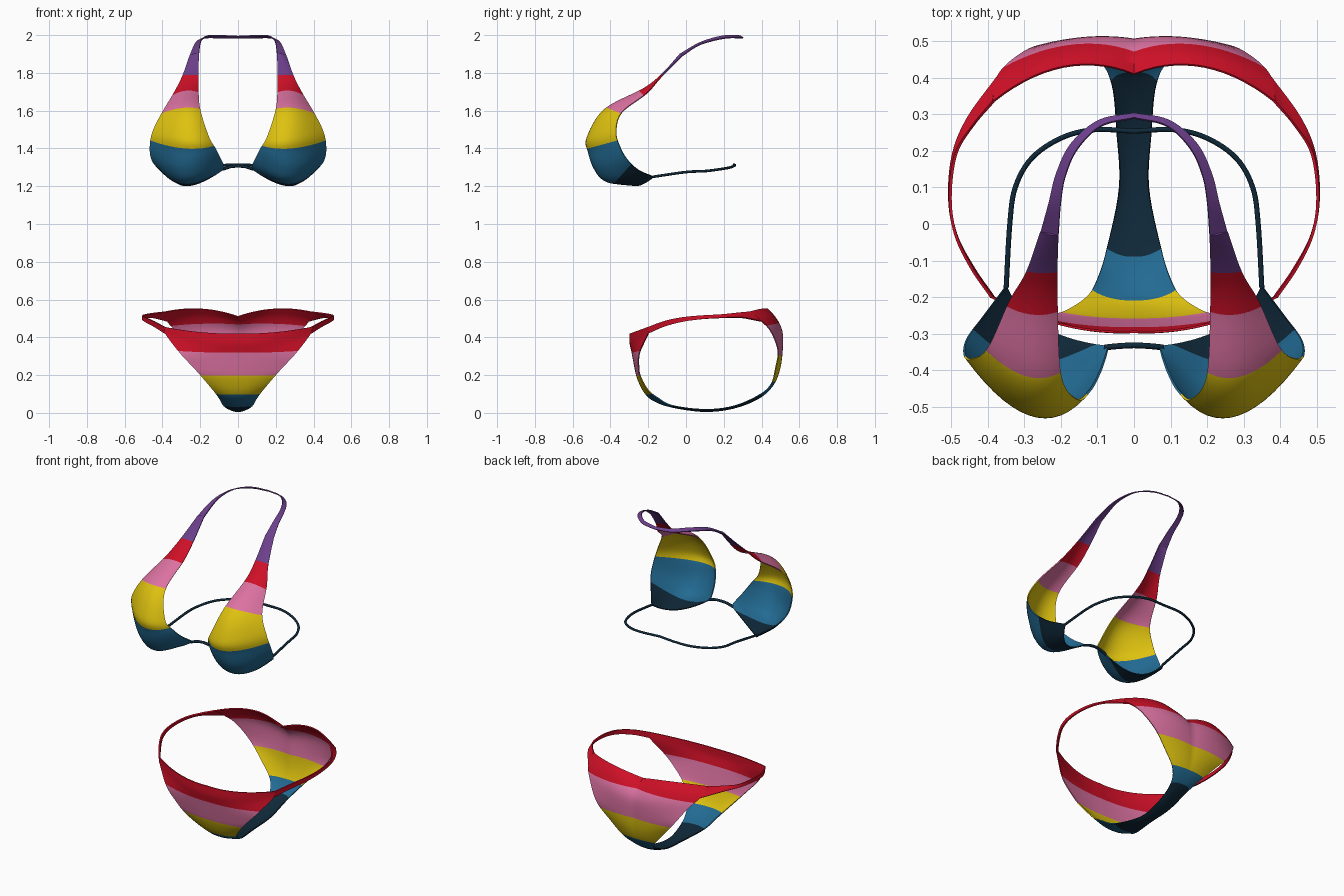
import bpy, bmesh
from mathutils import Vector
from math import radians

if "Cube" in bpy.data.objects:
    bpy.data.objects.remove(bpy.data.objects["Cube"])


def make_material(name, rgb):
    material = bpy.data.materials.new(name)
    material.use_nodes = True
    material.diffuse_color = (*rgb, 1)
    shader = material.node_tree.nodes["Principled BSDF"]
    shader.inputs["Base Color"].default_value = (*rgb, 1)
    return material


NAVY = make_material("navy", (.005, .022, .042))
BLUE = make_material("blue", (.016, .145, .29))
YELLOW = make_material("yellow", (.73, .54, .005))
PINK = make_material("pink", (.72, .17, .36))
RED = make_material("red", (.62, .005, .02))
PURPLE = make_material("purple", (.15, .05, .26))
PALETTE = [NAVY, BLUE, YELLOW, PINK, RED, PURPLE]


def spline(points, steps):
    """Smooth path through the points (Catmull-Rom)."""
    p = [Vector(q) for q in points]
    p = [2 * p[0] - p[1]] + p + [2 * p[-1] - p[-2]]
    path = []
    for a, b, c, d in zip(p, p[1:], p[2:], p[3:]):
        for i in range(steps):
            t = i / steps
            path.append(b + (c - a) * t / 2 + (2 * a - 5 * b + 4 * c - d) * t**2 / 2
                        + (3 * b - a - 3 * c + d) * t**3 / 2)
    return path + [p[-2]]


def cross_section(row, steps):
    """Straight line through two points, or parabola through three."""
    start, end = row[0], row[-1]
    middle = row[1] if len(row) == 3 else start.lerp(end, .5)
    bulge = middle - start.lerp(end, .5)
    section = []
    for i in range(steps + 1):
        t = i / steps
        section.append(start.lerp(end, t) + bulge * 4 * t * (1 - t))
    return section


def fabric(name, rows, stripes, columns=14, steps=6, thickness=.006):
    """Mirrored cloth lofted over rows; stripes are (y, z, slope) cuts, low to high."""
    rails = [spline(rail, steps) for rail in zip(*rows)]
    bm = bmesh.new()
    grid = [[bm.verts.new(p) for p in cross_section(row, columns)] for row in zip(*rails)]
    for r, s in zip(grid, grid[1:]):
        for i in range(columns):
            bm.faces.new((r[i], r[i + 1], s[i + 1], s[i]))
    for y, z, slope in stripes:
        bmesh.ops.bisect_plane(bm, geom=bm.verts[:] + bm.edges[:] + bm.faces[:],
                               plane_co=(0, y, z), plane_no=(0, -slope, 1), dist=1e-5)
    for face in bm.faces:
        c = face.calc_center_median()
        face.material_index = sum(c.z > z + slope * (c.y - y) for y, z, slope in stripes)
    bmesh.ops.recalc_face_normals(bm, faces=bm.faces[:])
    mesh = bpy.data.meshes.new(name)
    bm.to_mesh(mesh)
    bm.free()
    for material in PALETTE:
        mesh.materials.append(material)
    ob = bpy.data.objects.new(name, mesh)
    bpy.context.collection.objects.link(ob)
    ob.modifiers.new("Mirror", 'MIRROR')
    solid = ob.modifiers.new("Solidify", 'SOLIDIFY')
    solid.thickness = thickness
    solid.offset = 0
    bpy.ops.object.select_all(action='DESELECT')
    bpy.context.view_layer.objects.active = ob
    ob.select_set(True)
    for modifier in ("Mirror", "Solidify"):
        bpy.ops.object.modifier_apply(modifier=modifier)
    bpy.ops.object.shade_smooth_by_angle(angle=radians(40))


def cord(name, half, radius, material):
    """Round cord, mirrored from its +x half, which ends on the middle."""
    points = spline(half, 6)
    points += [Vector((-p.x, p.y, p.z)) for p in reversed(points[:-1])]
    curve = bpy.data.curves.new(name, 'CURVE')
    curve.dimensions = '3D'
    curve.bevel_depth = radius
    curve.bevel_resolution = 2
    curve.use_fill_caps = True
    path = curve.splines.new('POLY')
    path.points.add(len(points) - 1)
    for point, p in zip(path.points, points):
        point.co = (*p, 1)
    curve.materials.append(material)
    ob = bpy.data.objects.new(name, curve)
    bpy.context.collection.objects.link(ob)


def panel_row(y, z, edge, bulge=0):
    """Row from the middle of the panel to its leg edge, flat across the middle."""
    centre, edge = Vector((0, y, z)), Vector(edge)
    middle = centre.lerp(edge, .2) + Vector((0, bulge, bulge))
    middle.x = edge.x / 2
    return centre, middle, edge


# Upper garment: cups running up into the straps (inner edge, middle, outer edge)
top_stripes = [(-.365, 1.235, 1.1), (-.5, 1.405, .27), (-.41, 1.61, -.4),
               (-.235, 1.69, -1.1), (-.13, 1.785, -1)]
strap_start = (.207, -.03, 1.9), (.255, -.02, 1.89)
cups = [
    ((.07, -.335, 1.295), (.25, -.28, 1.205), (.35, -.17, 1.25)),
    ((.08, -.37, 1.32), (.27, -.42, 1.225), (.41, -.25, 1.285)),
    ((.095, -.41, 1.35), (.28, -.48, 1.29), (.455, -.31, 1.34)),
    ((.12, -.455, 1.4), (.28, -.51, 1.38), (.465, -.35, 1.41)),
    ((.155, -.48, 1.46), (.29, -.515, 1.46), (.45, -.37, 1.49)),
    ((.2, -.415, 1.6), (.295, -.425, 1.605), (.4, -.34, 1.59)),
    ((.21, -.22, 1.705), (.275, -.225, 1.715), (.34, -.21, 1.69)),
    ((.21, -.13, 1.785), (.255, -.13, 1.79), (.295, -.13, 1.78)),
    (strap_start[0], (.232, -.027, 1.9), strap_start[1]),
]
fabric("cups", cups, top_stripes)

# Neck strap, narrowing towards the nape
neck = [
    strap_start,
    ((.2, .06, 1.953), (.233, .06, 1.943)),
    ((.188, .13, 1.98), (.212, .14, 1.97)),
    ((.155, .205, 1.997), (.172, .22, 1.985)),
    ((.09, .268, 1.998), (.097, .283, 1.985)),
    ((0, .29, 1.994), (0, .303, 1.984)),
]
fabric("neck_strap", neck, top_stripes, columns=4)

# Cords around the back and between the cups
cord("back_band", [(.35, -.175, 1.25), (.34, 0, 1.275), (.325, .1, 1.28), (.28, .18, 1.29),
                   (.2, .235, 1.3), (.11, .258, 1.31), (0, .254, 1.314)], .007, NAVY)
cord("front_bridge", [(.08, -.338, 1.29), (.04, -.334, 1.303), (0, -.332, 1.307)], .008, NAVY)

# Lower garment: one panel from front waist, under, to back waist
brief_stripes = [(-.08, .036, .13), (-.2, .1, .1), (-.25, .2, .14), (-.28, .32, .2)]
front_hip = (.39, -.2, .455), (.385, -.2, .42)
back_hip = (.385, .335, .535), (.375, .4, .485)
panel = [
    panel_row(-.295, .42, front_hip[0]),
    panel_row(-.295, .37, front_hip[1]),
    panel_row(-.285, .32, (.31, -.245, .32)),
    panel_row(-.27, .24, (.24, -.25, .245)),
    panel_row(-.255, .18, (.19, -.24, .19)),
    panel_row(-.22, .11, (.13, -.2, .12)),
    panel_row(-.17, .065, (.1, -.15, .08)),
    panel_row(-.07, .03, (.075, -.07, .038)),
    panel_row(.1, .008, (.04, .1, .018)),
    panel_row(.25, .025, (.047, .25, .035)),
    panel_row(.38, .075, (.06, .38, .09)),
    panel_row(.455, .14, (.1, .45, .15)),
    panel_row(.49, .22, (.18, .475, .24), .005),
    panel_row(.503, .32, (.26, .487, .33), .008),
    panel_row(.5, .42, (.33, .45, .43), .012),
    panel_row(.46, .48, back_hip[1], .022),
    panel_row(.41, .51, back_hip[0], .035),
]
fabric("brief_panel", panel, brief_stripes)

# Narrow bands over the hips (upper edge, lower edge)
hips = [
    front_hip,
    ((.445, -.12, .485), (.44, -.12, .455)),
    ((.488, -.03, .505), (.487, -.03, .48)),
    ((.503, .07, .515), (.505, .07, .495)),
    ((.488, .19, .521), (.495, .19, .503)),
    ((.44, .27, .528), (.455, .29, .505)),
    back_hip,
]
fabric("hip_bands", hips, brief_stripes, columns=4, thickness=.008)
